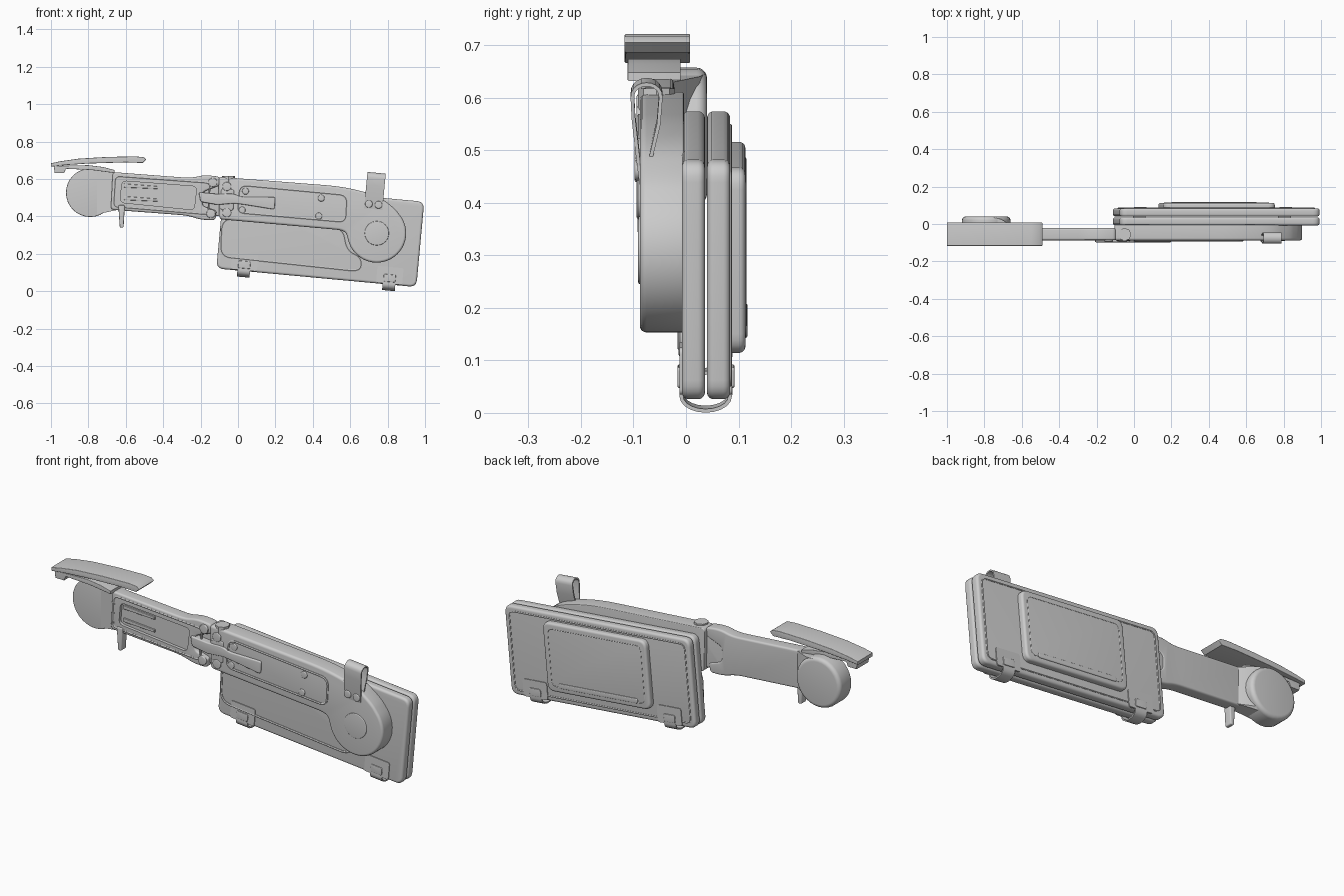
import bpy, bmesh, math
from mathutils import Matrix, Vector

if "Cube" in bpy.data.objects:
    bpy.data.objects.remove(bpy.data.objects["Cube"])

# Tray frame: everything on the folded trays is tilted about y
TILT = Matrix.Translation((0.44, 0, 0.30)) @ Matrix.Rotation(math.radians(5.3), 4, 'Y')
FLAT = Matrix()


def add(name, bm, m=FLAT):
    bmesh.ops.recalc_face_normals(bm, faces=bm.faces)
    me = bpy.data.meshes.new(name)
    bm.to_mesh(me)
    bm.free()
    ob = bpy.data.objects.new(name, me)
    bpy.context.collection.objects.link(ob)
    ob.matrix_world = m
    return ob


def fillet(pts, r=0.0):
    """Round the corners of a closed outline; a point may carry its own radius."""
    out, n = [], len(pts)
    for i, p in enumerate(pts):
        rad = p[2] if len(p) > 2 else r
        a, b, c = (Vector(pts[(i + k) % n][:2]) for k in (-1, 0, 1))
        if rad <= 0:
            out.append(b)
            continue
        s = b + (a - b).normalized() * min(rad, (a - b).length * 0.45)
        e = b + (c - b).normalized() * min(rad, (c - b).length * 0.45)
        for k in range(7):
            t = k / 6
            out.append(s * (1 - t) ** 2 + b * 2 * t * (1 - t) + e * t * t)
    return out


def rect(u, v, w, h):
    return [(u - w / 2, v - h / 2), (u + w / 2, v - h / 2), (u + w / 2, v + h / 2), (u - w / 2, v + h / 2)]


def arc(cx, cz, r, a0, a1, n):
    return [(cx + r * math.cos(math.radians(a0 + (a1 - a0) * i / n)),
             cz + r * math.sin(math.radians(a0 + (a1 - a0) * i / n))) for i in range(n + 1)]


def prism(name, pts, y0, y1, front=0.0, back=0.0, r=0.0, m=FLAT):
    """Outline in x/z extruded from y0 to y1 with rounded front and back rims."""
    bm = bmesh.new()
    f = bm.faces.new([bm.verts.new((p[0], y0, p[1])) for p in fillet(pts, r)])
    new = bmesh.ops.extrude_face_region(bm, geom=[f], use_keep_orig=True)['geom']
    bmesh.ops.translate(bm, verts=[g for g in new if isinstance(g, bmesh.types.BMVert)], vec=(0, y1 - y0, 0))
    for y, w in ((y0, front), (y1, back)):
        if w:
            rim = [e for e in bm.edges if all(abs(v.co.y - y) < 1e-5 for v in e.verts)]
            bmesh.ops.bevel(bm, geom=rim, offset=w, segments=5, profile=0.5, affect='EDGES', clamp_overlap=True)
    return add(name, bm, m)


def disc(name, x, z, r, y0, y1, bevel=0.004, m=FLAT, back=0.0):
    return prism(name, arc(x, z, r, 0, 348.75, 31), y0, y1, bevel, back, m=m)


def tube(name, pts, y, r=0.0, thick=0.005, m=FLAT):
    """Raised trim line around a closed outline."""
    cu = bpy.data.curves.new(name, 'CURVE')
    cu.dimensions, cu.bevel_depth, cu.bevel_resolution = '3D', thick, 1
    path = fillet(pts, r)
    sp = cu.splines.new('POLY')
    sp.points.add(len(path) - 1)
    for q, p in zip(sp.points, path):
        q.co = (p[0], y, p[1], 1)
    sp.use_cyclic_u = True
    ob = bpy.data.objects.new(name, cu)
    bpy.context.collection.objects.link(ob)
    ob.matrix_world = m


def ribbon(name, yz, u0, u1, thick, m=TILT):
    """Bent strip: y/z path swept along x."""
    bm = bmesh.new()
    rows = [[bm.verts.new((u, y, z)) for u in (u0, u1)] for y, z in yz]
    for a, b in zip(rows, rows[1:]):
        bm.faces.new((a[0], a[1], b[1], b[0]))
    mod = add(name, bm, m).modifiers.new('thickness', 'SOLIDIFY')
    mod.thickness, mod.offset = thick, 0


# Two folded trays and the small back panel
for name, y0, y1 in (("front_tray", -0.008, 0.036), ("back_tray", 0.040, 0.084)):
    prism(name, rect(0, 0, 1.074, 0.458), y0, y1, 0.013, 0.013, 0.04, TILT)
tube("back_tray_trim", rect(0, 0, 1.02, 0.405), 0.084, 0.03, 0.004, TILT)
prism("back_panel", rect(0, 0.015, 0.60, 0.355), 0.082, 0.113, 0.0, 0.012, 0.04, TILT)
tube("back_panel_stitch", rect(0, 0.015, 0.54, 0.295), 0.113, 0.03, 0.002, TILT)
prism("back_panel_pull", rect(0, -0.125, 0.46, 0.025), 0.105, 0.117, 0, 0.004, 0.01, TILT)

# Raised line on the front tray, following the arm
tube("front_tray_trim", [(-0.085, 0.39), (-0.095, 0.185), (0.655, 0.105), (0.66, 0.18), (0.58, 0.22),
                         (0.56, 0.34)], -0.008, 0.06, 0.006)

# Hinge clips under the trays
for i, u in enumerate((-0.39, 0.39)):
    outline = [(u - 0.07, -0.225), (u + 0.07, -0.225), (u + 0.07, -0.135), (u - 0.07, -0.135)]
    for side, y0, y1 in (("front", -0.012, -0.004), ("back", 0.080, 0.088)):
        prism(f"clip_base_{side}_{i}", outline, y0, y1, 0, 0, 0.012, TILT)
        prism(f"clip_button_{side}_{i}", rect(u, -0.195, 0.065, 0.04), y0 - 0.004, y1 + 0.004, 0.003, 0.003, 0.008, TILT)
    ribbon(f"clip_band_{i}", [(-0.009, -0.18), (-0.009, -0.225)] +
           [(0.0375 - 0.0465 * math.cos(t), -0.23 - 0.028 * math.sin(t)) for t in (k * math.pi / 10 for k in range(11))] +
           [(0.085, -0.225), (0.085, -0.18)], u - 0.034, u + 0.034, 0.007)

# Upper arm with the round hub
prism("hub_arm", [(-0.105, 0.612, 0.02), (0.56, 0.560, 0.1), (0.74, 0.515, 0.08), (0.835, 0.447, 0.06)]
      + arc(0.742, 0.31, 0.157, 35, -165, 30) + [(0.575, 0.325, 0.05), (-0.10, 0.385, 0.02)],
      -0.088, -0.004, 0.036, 0.004)
disc("hub_cap", 0.742, 0.31, 0.065, -0.091, -0.07)
arm_frame = [(0.01, 0.567), (0.582, 0.513), (0.575, 0.369), (-0.005, 0.42)]
tube("hub_arm_trim", arm_frame, -0.088, 0.04, 0.006)
for i, (x, z) in enumerate(((0.04, 0.535), (0.445, 0.498), (0.432, 0.402), (0.022, 0.434))):
    disc(f"arm_rivet_{i}", x, z, 0.018, -0.093, -0.08)

# Lower arm with a channel in its front
arm = prism("lower_arm", [(-0.67, 0.637), (-0.25, 0.605, 0.05), (-0.18, 0.622, 0.05), (-0.095, 0.612, 0.02),
                          (-0.10, 0.565, 0.01), (-0.19, 0.53, 0.02), (-0.19, 0.455, 0.02), (-0.115, 0.43, 0.01),
                          (-0.12, 0.38, 0.02), (-0.20, 0.382, 0.05), (-0.27, 0.405, 0.05), (-0.68, 0.436)],
            -0.086, -0.022, 0.010, 0.010, 0.02)
cutter = prism("channel_cutter", [(-0.62, 0.59), (-0.22, 0.56), (-0.235, 0.435), (-0.63, 0.475)],
               -0.12, -0.070, r=0.025)
cutter.hide_render = True
mod = arm.modifiers.new('channel', 'BOOLEAN')
mod.operation, mod.object = 'DIFFERENCE', cutter
tube("lower_arm_trim", [(-0.655, 0.615), (-0.15, 0.578), (-0.16, 0.41), (-0.665, 0.452)], -0.084, 0.025, 0.005)
for i, (z0, z1) in enumerate(((0.575, 0.555), (0.508, 0.488))):
    prism(f"channel_rail_{i}", [(-0.61, z0), (-0.43, z0 - 0.014), (-0.43, z1 - 0.008), (-0.61, z1)], -0.078, -0.06, 0.003)

# Folding joint between the arms
prism("joint_back", [(-0.20, 0.595), (-0.03, 0.585), (-0.04, 0.40), (-0.20, 0.405)], -0.065, -0.026, 0.004, 0.004, 0.02)
prism("joint_link", [(-0.21, 0.53), (-0.11, 0.52), (-0.03, 0.522), (0.02, 0.505), (0.20, 0.503),
                     (0.195, 0.437), (0.04, 0.462), (-0.02, 0.47), (-0.11, 0.462), (-0.20, 0.478)],
      -0.098, -0.06, 0.008, 0, 0.012)
prism("joint_yoke", [(-0.09, 0.55), (-0.02, 0.545), (-0.025, 0.43), (-0.095, 0.435)], -0.092, -0.06, 0.006, 0, 0.015)
for i, (x, z) in enumerate(((-0.135, 0.582), (-0.145, 0.415), (-0.06, 0.56), (-0.06, 0.42))):
    disc(f"joint_knuckle_{i}", x, z, 0.024, -0.094, -0.05)
bm = bmesh.new()
bmesh.ops.create_cone(bm, cap_ends=True, segments=8, radius1=0.035, radius2=0.035, depth=0.05,
                      matrix=Matrix.Translation((-0.05, -0.056, 0.592)))
add("joint_bolt", bm)

# Drum at the far end and the tapered neck joining it to the arm
disc("end_drum", -0.79, 0.527, 0.13, -0.055, 0.040, 0.004, back=0.02)
bm = bmesh.new()
for x, y0, y1, z0, z1 in ((-0.76, -0.054, 0.036, 0.41, 0.645), (-0.71, -0.058, 0.026, 0.432, 0.640),
                          (-0.63, -0.080, -0.023, 0.438, 0.630)):
    for y in (y0, y1):
        for z in (z0, z1):
            bm.verts.new((x, y, z))
bmesh.ops.convex_hull(bm, input=bm.verts)
add("drum_neck", bm)
prism("release_lever", [(-0.64, 0.46), (-0.605, 0.46), (-0.612, 0.34), (-0.632, 0.34)], -0.092, -0.05, 0.006, 0.006, 0.008)

# Curved pad and the bracket under it
prism("top_pad", [(-1, 0.684), (-0.95, 0.695), (-0.85, 0.709), (-0.7, 0.718), (-0.55, 0.721), (-0.505, 0.717),
                  (-0.49, 0.705), (-0.51, 0.686), (-0.6, 0.689), (-0.8, 0.683), (-0.93, 0.674), (-1, 0.666)],
      -0.117, 0.008, 0.003, 0.003)
prism("pad_bracket", [(-0.985, 0.67), (-0.8, 0.674), (-0.72, 0.664), (-0.66, 0.648), (-0.66, 0.632), (-0.78, 0.648),
                      (-0.92, 0.655), (-0.93, 0.632), (-0.98, 0.632)], -0.111, -0.010, 0.002, 0.002)

# Looped strap with two rivets
ribbon("strap_loop", [(-0.085, 0.165), (-0.092, 0.22), (-0.100, 0.29), (-0.102, 0.33)] +
       [(-0.075 - 0.027 * math.cos(t), 0.333 + 0.023 * math.sin(t)) for t in (k * math.pi / 10 for k in range(1, 10))] +
       [(-0.048, 0.33), (-0.052, 0.28), (-0.066, 0.22), (-0.078, 0.165)], 0.220, 0.318, 0.007)
for i, u in enumerate((0.243, 0.295)):
    disc(f"strap_rivet_{i}", u, 0.19, 0.02, -0.098, -0.082, 0.005, TILT)

# Bake curves and modifiers, drop the cutter, smooth the rounded parts
bpy.context.view_layer.update()
for ob in bpy.context.scene.objects:
    ob.select_set(ob is not cutter)
bpy.context.view_layer.objects.active = arm
bpy.ops.object.convert(target='MESH')
bpy.data.objects.remove(cutter)
bpy.ops.object.shade_smooth_by_angle(angle=math.radians(35))
